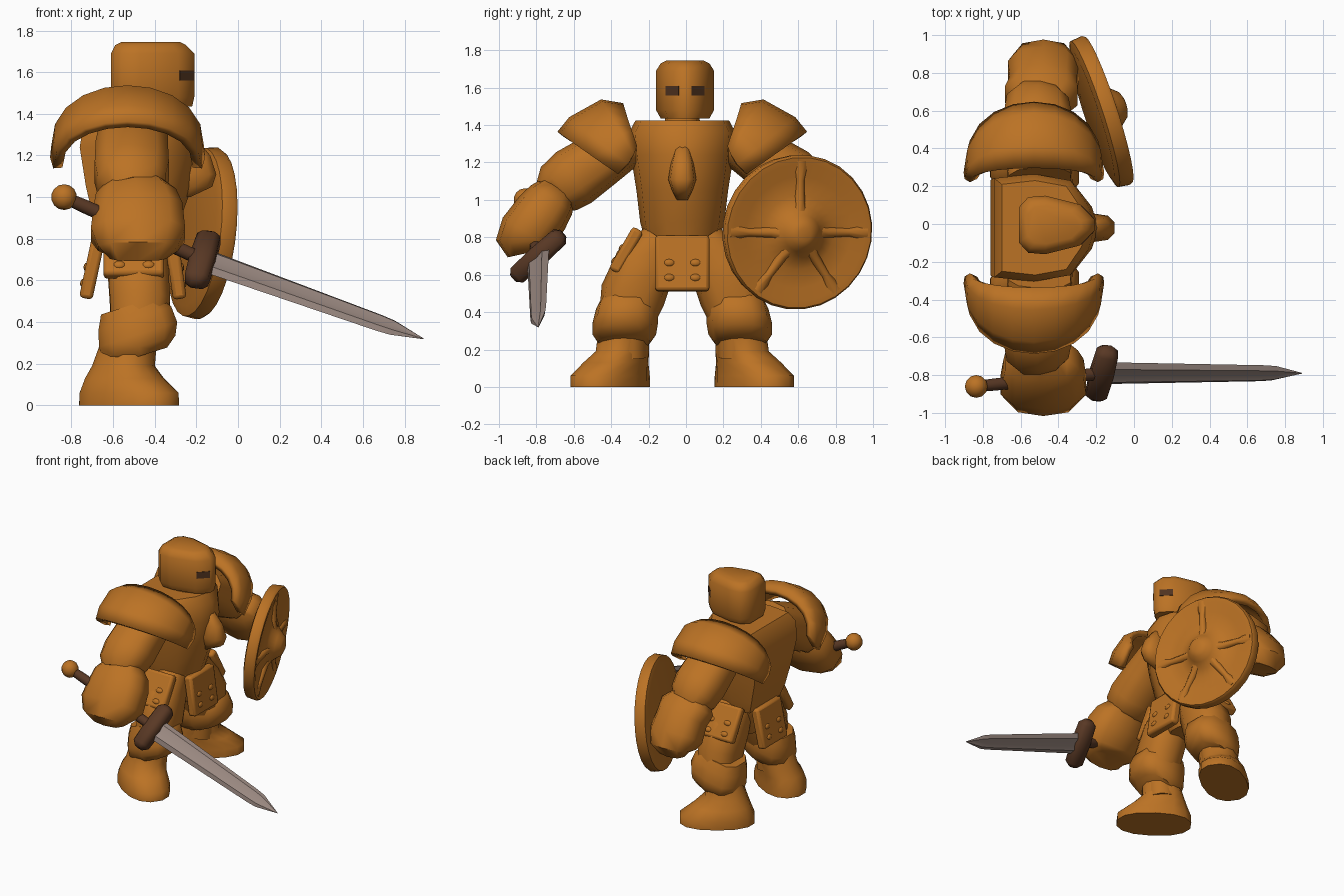
import bpy, bmesh
from math import sin, cos, pi, radians, copysign
from mathutils import Vector, Matrix

if "Cube" in bpy.data.objects:
    bpy.data.objects.remove(bpy.data.objects["Cube"])

MID = -0.02                       # plane of symmetry in y
X, Z = Vector((1, 0, 0)), Vector((0, 0, 1))


def material(name, rgb):
    m = bpy.data.materials.new(name)
    m.use_nodes = True
    col = (*rgb, 1)
    m.diffuse_color = col
    m.node_tree.nodes["Principled BSDF"].inputs["Base Color"].default_value = col
    return m


BRONZE = material("bronze", (0.5, 0.17, 0.018))
LEATHER = material("dark_leather", (0.1, 0.04, 0.018))
STEEL = material("steel", (0.32, 0.245, 0.215))
SHADOW = material("eye_shadow", (0.08, 0.033, 0.014))


def finish(name, bm, mat, angle=40, bevel=0, solid=0):
    bmesh.ops.recalc_face_normals(bm, faces=bm.faces)
    me = bpy.data.meshes.new(name)
    bm.to_mesh(me)
    bm.free()
    me.materials.append(mat)
    ob = bpy.data.objects.new(name, me)
    bpy.context.collection.objects.link(ob)
    if solid:
        mod = ob.modifiers.new("thickness", "SOLIDIFY")
        mod.thickness, mod.offset = solid, 0
    if bevel:
        mod = ob.modifiers.new("edges", "BEVEL")
        mod.width, mod.segments = bevel, 2
    bpy.ops.object.select_all(action="DESELECT")
    bpy.context.view_layer.objects.active = ob
    ob.select_set(True)
    bpy.ops.object.shade_smooth_by_angle(angle=radians(angle))
    return ob


def outline(n=10, p=2.6):
    """Rounded-box cross-section of n points."""
    pts = []
    for i in range(n):
        t = 2 * pi * (i + 0.5) / n
        pts.append([copysign(abs(f) ** (2 / p), f) for f in (cos(t), sin(t))])
    return pts


def loft(name, path, mat=BRONZE, shape=None, ref=X, axis=None, yaw=0,
         matrix=Matrix(), mirror=False, angle=50):
    """Skin rings given as (x, y, z, half size along ref, half size across)."""
    shape = shape or outline()
    bm = bmesh.new()
    rings = []
    for i, (x, y, z, a, b) in enumerate(path):
        lo, hi = path[max(i - 1, 0)], path[min(i + 1, len(path) - 1)]
        t = axis or (Vector(hi[:3]) - Vector(lo[:3])).normalized()
        u = (ref - t * ref.dot(t)).normalized()
        v = t.cross(u)
        ring = []
        for px, py in shape:
            off = Matrix.Rotation(yaw, 3, 'Z') @ (u * px * a + v * py * b)
            co = matrix @ (Vector((x, y, z)) + off)
            if mirror:
                co.y = 2 * MID - co.y
            ring.append(bm.verts.new(co))
        rings.append(ring)
    n = len(shape)
    for r, s in zip(rings, rings[1:]):
        for k in range(n):
            bm.faces.new((r[k], r[(k + 1) % n], s[(k + 1) % n], s[k]))
    bm.faces.new(rings[0])
    bm.faces.new(rings[-1])
    return finish(name, bm, mat, angle)


def ball(name, centre, size, mat=BRONZE, matrix=Matrix(), seg=12):
    bm = bmesh.new()
    bmesh.ops.create_uvsphere(bm, u_segments=seg, v_segments=seg // 2 + 1, radius=1)
    m = matrix @ Matrix.Translation(centre) @ Matrix.Diagonal((*size, 1))
    bmesh.ops.transform(bm, matrix=m, verts=bm.verts)
    return finish(name, bm, mat, 60)


def box(name, size, matrix, mat=BRONZE, bevel=0.0):
    bm = bmesh.new()
    bmesh.ops.create_cube(bm, size=1)
    bmesh.ops.transform(bm, matrix=matrix @ Matrix.Diagonal((*size, 1)), verts=bm.verts)
    return finish(name, bm, mat, 40, bevel)


# Torso, chest boss and pelvis
chest = [(-1, -.92), (-.2, -1), (.55, -.88), (.92, -.4), (1.04, 0),
         (.92, .4), (.55, .88), (-.2, 1), (-1, .92)]
loft("torso", [(-.49, MID, .79, .17, .2), (-.49, MID, .88, .2, .225), (-.48, MID, 1.05, .25, .245),
               (-.48, MID, 1.24, .28, .275), (-.48, MID, 1.36, .26, .285), (-.48, MID, 1.425, .22, .25)],
     shape=chest, axis=Z)
loft("chest_boss", [(-.25, MID, 1.0, .02, .03), (-.21, MID, 1.05, .09, .055), (-.21, MID, 1.11, .11, .075),
                    (-.22, MID, 1.2, .09, .06), (-.25, MID, 1.31, .03, .03)], axis=Z, angle=70)
loft("pelvis", [(-.49, MID, .56, .1, .1), (-.49, MID, .64, .15, .17), (-.49, MID, .82, .17, .19)])

# Neck and helmet with eye slits
loft("neck", [(-.44, MID, 1.36, .12, .11), (-.43, MID, 1.48, .1, .08)])
helm = [(1, .2), (.62, .7), (-.3, 1), (-.75, .95), (-1, .6),
        (-1, -.6), (-.75, -.95), (-.3, -1), (.62, -.7), (1, -.2)]
loft("helmet", [(-.41, -.005, 1.435, .19, .13), (-.41, -.005, 1.48, .2, .155),
                (-.41, -.005, 1.69, .2, .155), (-.42, -.005, 1.73, .17, .13),
                (-.42, -.005, 1.745, .14, .1)], shape=helm, axis=Z)
for s in (1, -1):
    m = Matrix.Translation((-.247, -.005 + s * .067, 1.584)) @ Matrix.Rotation(s * .77, 4, 'Z')
    box("eye_slit", (.008, .096, .05), m, SHADOW)

# Belt plates with rivets, hanging on four sides
for name, deg, r, z, tilt in (("front", 0, .2, .66, 8), ("back", 180, .2, .66, 12),
                              ("sword_side", -90, .3, .73, 30), ("shield_side", 90, .3, .73, 30)):
    m = (Matrix.Translation((-.5, MID, z)) @ Matrix.Rotation(radians(deg), 4, 'Z')
         @ Matrix.Translation((r, 0, 0)) @ Matrix.Rotation(radians(-tilt), 4, 'Y'))
    tall = .3 if r < .25 else .26
    box(name + "_belt_plate", (.065, .29, tall), m, bevel=.018)
    for s in (1, -1):
        for h in (-.08, .0):
            ball(name + "_rivet", (.03, s * .07, h), (.012, .03, .02), matrix=m, seg=8)

# Limbs and pauldrons, once per side
for side, mir in (("sword", False), ("shield", True)):
    def limb(part, path, **kw):
        loft(f"{side}_side_{part}", path, mirror=mir, **kw)

    limb("upper_arm", [(-.5, -.28, 1.32, .17, .12), (-.51, -.45, 1.22, .18, .15),
                       (-.51, -.6, 1.12, .185, .165), (-.51, -.68, 1.06, .17, .15),
                       (-.5, -.72, 1.02, .13, .11)])
    fist = .83 if mir else 1          # the shield hand is slimmer
    limb("gauntlet", [(-.49, -.68, 1.06, .14, .1), (-.49, -.72, 1.0, .2, .135),
                      (-.48, -.77, .93, .222 * fist, .15), (-.48, -.85, .82, .235 * fist, .155),
                      (-.48, -.885, .755, .2 * fist, .135), (-.48, -.875, .71, .14 * fist, .08)])
    limb("thigh", [(-.48, -.13, .79, .13, .11), (-.48, -.22, .65, .15, .165),
                   (-.47, -.285, .49, .15, .175), (-.48, -.33, .32, .13, .14)])
    limb("knee_cuff", [(-.52, -.31, .48, .15, .14), (-.495, -.315, .42, .19, .165),
                       (-.48, -.325, .34, .205, .175), (-.475, -.33, .28, .19, .17),
                       (-.46, -.33, .24, .13, .14)],
         axis=Vector((-.3, 0, .95)).normalized())
    limb("shin", [(-.51, -.33, .36, .12, .125), (-.53, -.33, .16, .12, .12)])
    limb("boot", [(-.523, -.405, 0, .268, .163), (-.523, -.405, .06, .265, .163),
                  (-.545, -.375, .13, .2, .15), (-.55, -.34, .19, .15, .135),
                  (-.525, -.335, .3, .13, .13)],
         yaw=radians(-35), axis=Z, shape=outline(14, 2.3))

    # Arched shoulder shell: inner edge, crown, ridge and lower rim
    bm = bmesh.new()
    rows = []
    for i in range(11):
        a = pi * i / 10
        c, h = cos(a), sin(a) ** .85
        row = [(.32 * c, -.27 - .07 * h, 1.28 + .215 * h), (.345 * c, -.28 - .17 * h, 1.24 + .275 * h),
               (.35 * c, -.31 - .3 * h, 1.19 + .235 * h), (.335 * c, -.36 - .31 * h, 1.14 + .21 * h)]
        rows.append([bm.verts.new((-.53 + x, 2 * MID - y if mir else y, z)) for x, y, z in row])
    for r, s in zip(rows, rows[1:]):
        for k in range(3):
            bm.faces.new((r[k], r[k + 1], s[k + 1], s[k]))
    finish(side + "_side_pauldron", bm, BRONZE, 40, solid=.045)

# Shield: turned disc with broad central boss and five soft ribs
n = Vector((.945, .31, -.11)).normalized()
right = Vector((-.31, .945, 0)).normalized()
up = n.cross(right)
frame = Matrix.Translation((-.138, .605, .825)) @ Matrix((right, up, n)).transposed().to_4x4()
profile = [(.36, -.09), (.408, -.075), (.416, -.015), (.405, .003), (.37, .002), (.3, -.012),
           (.2, -.012), (.14, .01), (.1, .05), (.07, .085), (.035, .098)]
loft("shield", [(0, 0, z, r, r) for r, z in profile], shape=outline(28, 2), axis=Z,
     matrix=frame)
for deg in (90, 0, 180, -125, -55):
    loft("shield_rib", [(.06, 0, -.01, .06, .06), (.16, 0, -.015, .035, .03),
                        (.28, 0, -.015, .025, .022), (.385, 0, -.015, .022, .045)],
         shape=outline(8, 2), ref=Z, matrix=frame @ Matrix.Rotation(radians(deg), 4, 'Z'))

# Sword: pommel, grip, guard and blade
hilt, tip = Vector((-.17, -.79, .7)), Vector((.89, -.79, .32))
pommel = Vector((-.835, -.86, 1.0))
across = Vector((.06, .22, .2)).normalized()
ball("pommel", pommel, (.062, .062, .062))
loft("grip", [(*pommel, .03, .03), (*pommel.lerp(hilt, .15), .035, .035), (*hilt, .035, .035)],
     LEATHER, ref=Z, shape=outline(8, 2))
loft("guard", [(*(hilt + across * d), w, w * .9)
               for d, w in ((-.18, .03), (-.15, .06), (0, .066), (.15, .06), (.18, .03))],
     LEATHER, ref=X, shape=outline(8, 3), angle=65)
bevelled = [(1, 0), (.6, .9), (0, .6), (-.6, .9), (-1, 0), (-.6, -.9), (0, -.6), (.6, -.9)]
loft("blade", [(*hilt.lerp(tip, f), w, d)
               for f, w, d in ((0, .08, .024), (.8, .058, .02), (.86, .052, .018), (1, .002, .002))],
     STEEL, shape=bevelled, ref=across, angle=20)
